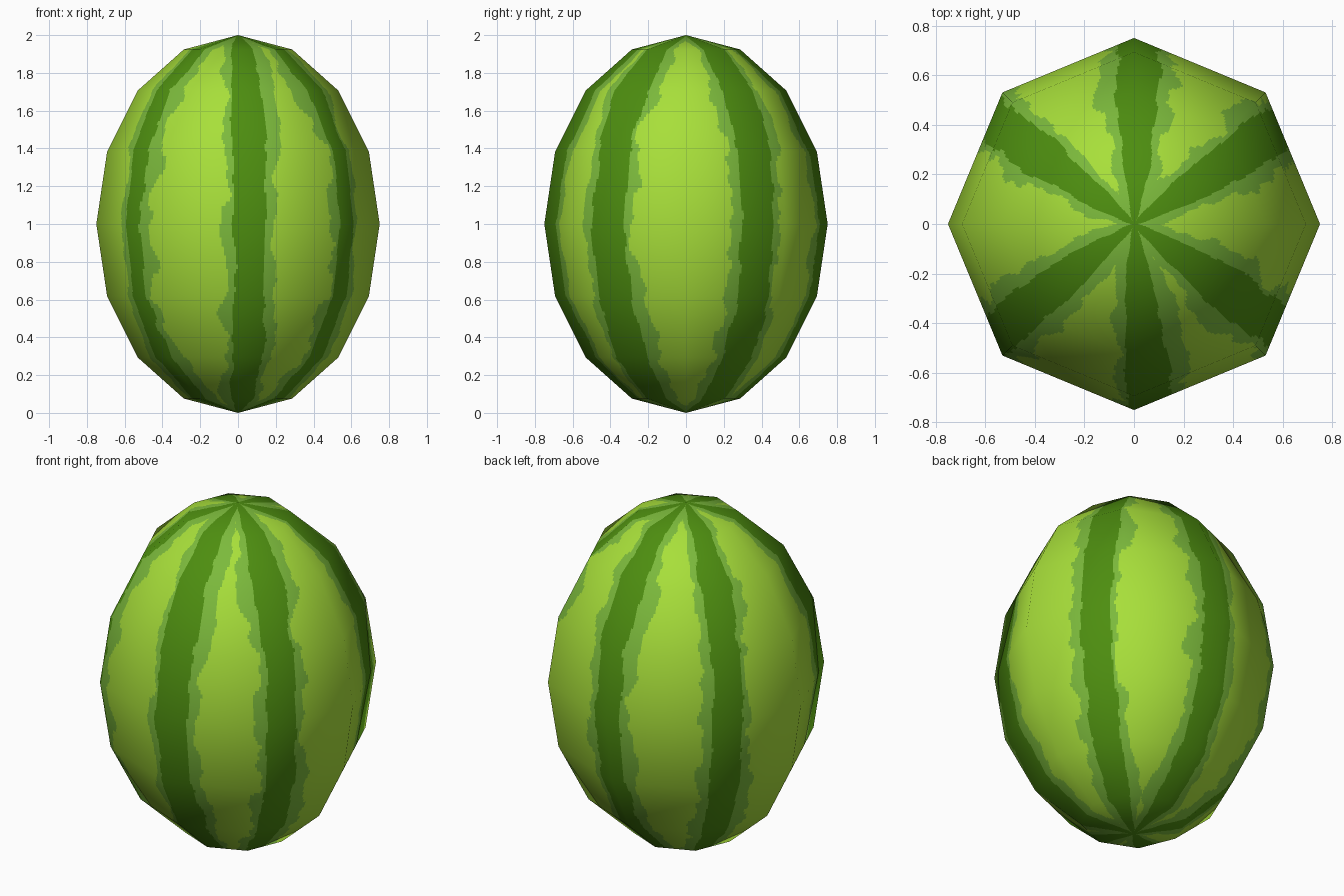
import bpy, math
from mathutils import Vector, noise

if "Cube" in bpy.data.objects:
    bpy.data.objects.remove(bpy.data.objects["Cube"])

SEG, RINGS = 8, 8            # coarse low-poly body
SU, SV = 48, 16              # fine cuts per coarse face, for the stripe edges
NU, NV = SEG * SU, RINGS * SV
STRIPES = [0.12, 1.22, 2.73, 3.97, 5.20, 6.85]   # centres, in coarse segments from the front


def material(name, rgb):
    m = bpy.data.materials.new(name)
    m.diffuse_color = (*rgb, 1)
    m.use_nodes = True
    m.node_tree.nodes["Principled BSDF"].inputs["Base Color"].default_value = m.diffuse_color
    return m


def coarse(i, j):
    """Corner point and normal of the eight-sided body."""
    a = -math.pi / 2 + i * 2 * math.pi / SEG
    b = -math.pi / 2 + j * math.pi / RINGS
    d = Vector((math.cos(a) * math.cos(b), math.sin(a) * math.cos(b), math.sin(b)))
    p = Vector((0.75 * d.x, 0.75 * d.y, 1 + d.z))
    n = Vector((d.x / 0.75, d.y / 0.75, d.z)).normalized()
    return p, n


def surface(u, v):
    """Point on the flat facets with a smoothly blended normal."""
    i, j = int(u), min(int(v), RINGS - 1)
    fu, fv = u - i, v - j
    out = []
    for k in (0, 1):
        low = coarse(i, j)[k].lerp(coarse(i + 1, j)[k], fu)
        high = coarse(i, j + 1)[k].lerp(coarse(i + 1, j + 1)[k], fu)
        out.append(low.lerp(high, fv))
    return out[0], out[1].normalized()


def wobble(v, seed):
    return noise.noise((v * 2.2, seed * 7.31, 0.5)) + 0.6 * noise.noise((v * 5.5, seed * 3.17, 9.5))


def colour(u, v):
    """0 light rind, 1 stripe border, 2 dark stripe."""
    t = abs(v - RINGS / 2) / (RINGS / 2)
    dark = 0.16 + 0.21 * t * t + 40 * max(0, t - 0.9) ** 2
    band = 0.10 + 0.20 * t * t + max(0, t - 0.8)
    result = 0
    for k, c in enumerate(STRIPES):
        d = (u - c + SEG / 2) % SEG - SEG / 2
        s = 2 * k + (d > 0) + 1
        edge = dark + 0.035 * (1 + t) * wobble(v, s)
        border = edge + max(0.03, band + 0.09 * (1 + t) * wobble(v, s + 20))
        if abs(d) < edge:
            return 2
        if abs(d) < border:
            result = 1
    return result


# Rind points: bottom pole, rows, top pole
samples = [surface(0, 0)]
for r in range(1, NV):
    samples += [surface(c / SU, r / SV) for c in range(NU)]
samples.append(surface(0, RINGS))
top = len(samples) - 1


def index(r, c):
    return 0 if r == 0 else top if r == NV else 1 + (r - 1) * NU + c % NU


faces, slots = [], []
for r in range(NV):
    for c in range(NU):
        f = [index(r, c), index(r, c + 1), index(r + 1, c + 1), index(r + 1, c)]
        faces.append(list(dict.fromkeys(f)))
        slots.append(colour((c + 0.5) / SU, (r + 0.5) / SV))

mesh = bpy.data.meshes.new("melon_rind")
mesh.from_pydata([s[0] for s in samples], [], faces)
for m in (material("light green rind", (0.39, 0.74, 0.042)),
          material("mid green border", (0.20, 0.49, 0.045)),
          material("dark green stripe", (0.075, 0.27, 0.005))):
    mesh.materials.append(m)
mesh.polygons.foreach_set("material_index", slots)
mesh.polygons.foreach_set("use_smooth", [True] * len(faces))
mesh.update()
# Soft shading across the flat facets
mesh.normals_split_custom_set_from_vertices([s[1] for s in samples])

melon = bpy.data.objects.new("melon_rind", mesh)
bpy.context.collection.objects.link(melon)
